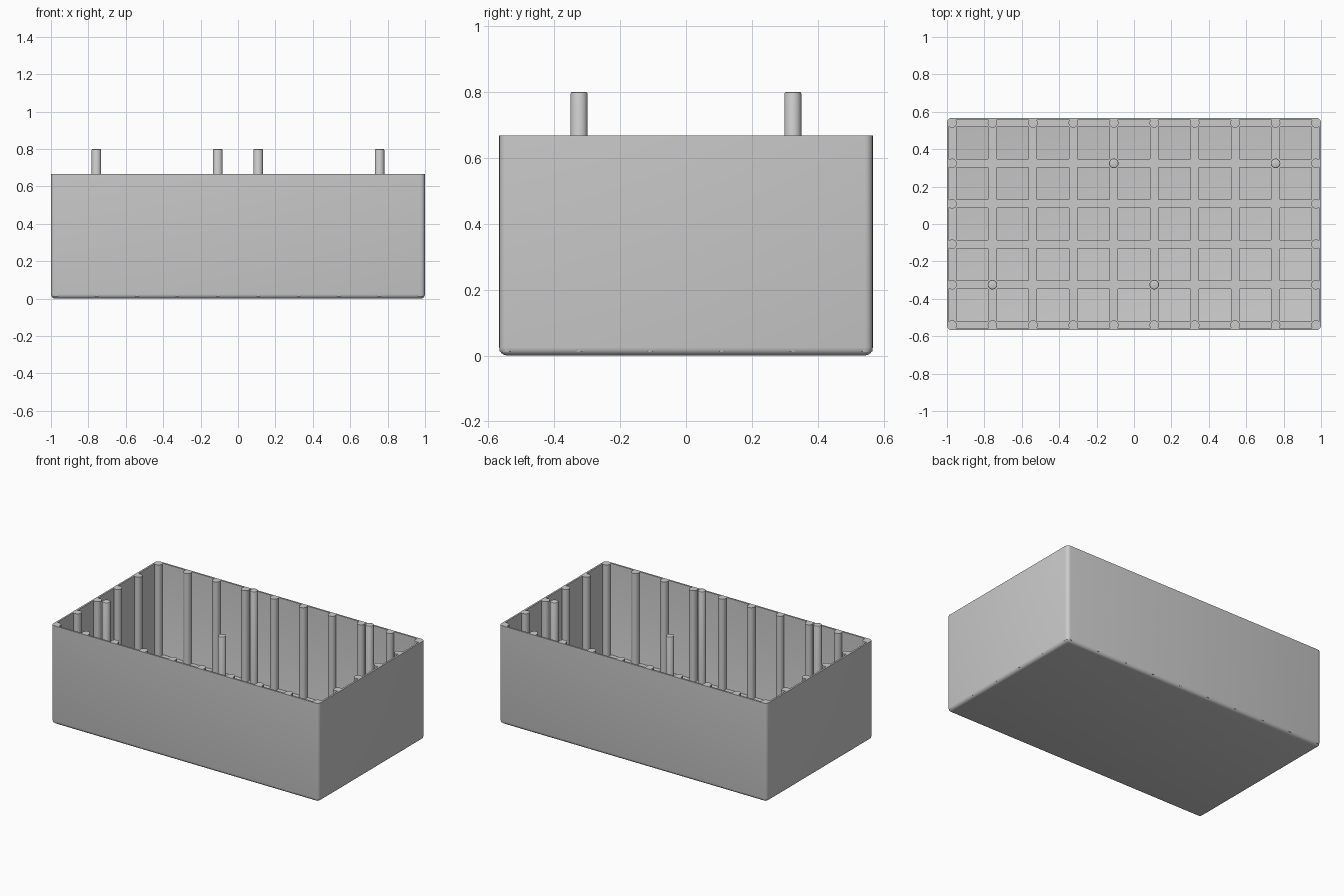
import bpy
import bmesh
import math

cube = bpy.data.objects.get("Cube")
if cube:
    bpy.data.objects.remove(cube, do_unlink=True)

PITCH = 0.2162
COLS, ROWS = 10, 6
LENGTH, DEPTH, HEIGHT = 2.0, 1.134, 0.667
WALL, ROUND = 0.012, 0.024
RIB_W, RIB_TOP = 0.046, 0.05
POST_R, PIN_TOP = 0.0255, 0.8

XS = [(i - (COLS - 1) / 2) * PITCH for i in range(COLS)]
YS = [(j - (ROWS - 1) / 2) * PITCH for j in range(ROWS)]

grey = bpy.data.materials.new("light grey plastic")
grey.use_nodes = True
COLOUR = (0.6, 0.6, 0.6, 1.0)
grey.diffuse_color = COLOUR
grey.node_tree.nodes["Principled BSDF"].inputs["Base Color"].default_value = COLOUR


def new_object(name, bm):
    mesh = bpy.data.meshes.new(name)
    bmesh.ops.recalc_face_normals(bm, faces=bm.faces[:])
    bm.to_mesh(mesh)
    bm.free()
    mesh.materials.append(grey)
    obj = bpy.data.objects.new(name, mesh)
    bpy.context.collection.objects.link(obj)
    return obj


def activate(obj):
    bpy.ops.object.select_all(action="DESELECT")
    obj.select_set(True)
    bpy.context.view_layer.objects.active = obj


def smooth(obj):
    activate(obj)
    bpy.ops.object.shade_smooth_by_angle(angle=math.radians(35))


def add_box(bm, lo, hi):
    verts = bmesh.ops.create_cube(bm, size=1)["verts"]
    for v in verts:
        for k in range(3):
            v.co[k] = lo[k] if v.co[k] < 0 else hi[k]
    return verts


def rod(name, x, y, z0, z1, chamfer):
    bm = bmesh.new()
    bmesh.ops.create_cone(bm, cap_ends=True, segments=24, radius1=POST_R,
                          radius2=POST_R, depth=z1 - z0)
    bmesh.ops.translate(bm, verts=bm.verts[:], vec=(x, y, (z0 + z1) / 2))
    if chamfer:
        rim = [e for e in bm.edges if all(v.co.z > z1 - 0.001 for v in e.verts)]
        bmesh.ops.bevel(bm, geom=rim, offset=chamfer, segments=2,
                        profile=0.5, affect="EDGES")
    smooth(new_object(name, bm))


# Open tray with rounded upright and bottom edges
bm = bmesh.new()
add_box(bm, (-LENGTH / 2, -DEPTH / 2, 0), (LENGTH / 2, DEPTH / 2, HEIGHT))
top = [f for f in bm.faces if f.calc_center_median().z > HEIGHT - 0.01]
bmesh.ops.delete(bm, geom=top, context="FACES_ONLY")
edges = [e for e in bm.edges if not e.is_boundary]
bmesh.ops.bevel(bm, geom=edges, offset=ROUND, segments=4,
                profile=0.5, affect="EDGES")
tray = new_object("tray_shell", bm)
solid = tray.modifiers.new("Wall", "SOLIDIFY")
solid.thickness = WALL
solid.offset = -1
solid.use_even_offset = True
activate(tray)
bpy.ops.object.modifier_apply(modifier="Wall")
smooth(tray)

# Raised grid on the tray floor
bm = bmesh.new()
IN_X, IN_Y = LENGTH / 2 - 0.009, DEPTH / 2 - 0.009
for x in XS:
    add_box(bm, (max(x - RIB_W / 2, -IN_X), -IN_Y, WALL - 0.002),
            (min(x + RIB_W / 2, IN_X), IN_Y, RIB_TOP))
for y in YS:
    add_box(bm, (-IN_X, max(y - RIB_W / 2, -IN_Y), WALL - 0.002),
            (IN_X, min(y + RIB_W / 2, IN_Y), RIB_TOP))
new_object("floor_ribs", bm)

# Posts around the walls, level with the rim
for i, x in enumerate(XS):
    for j, y in enumerate(YS):
        if i in (0, COLS - 1) or j in (0, ROWS - 1):
            rod(f"wall_post_{i}_{j}", x, y, WALL, HEIGHT, 0)

# Four taller pins standing above the rim
for i, j in ((1, 1), (5, 1), (4, 4), (8, 4)):
    rod(f"tall_pin_{i}_{j}", XS[i], YS[j], WALL, PIN_TOP, 0.006)
